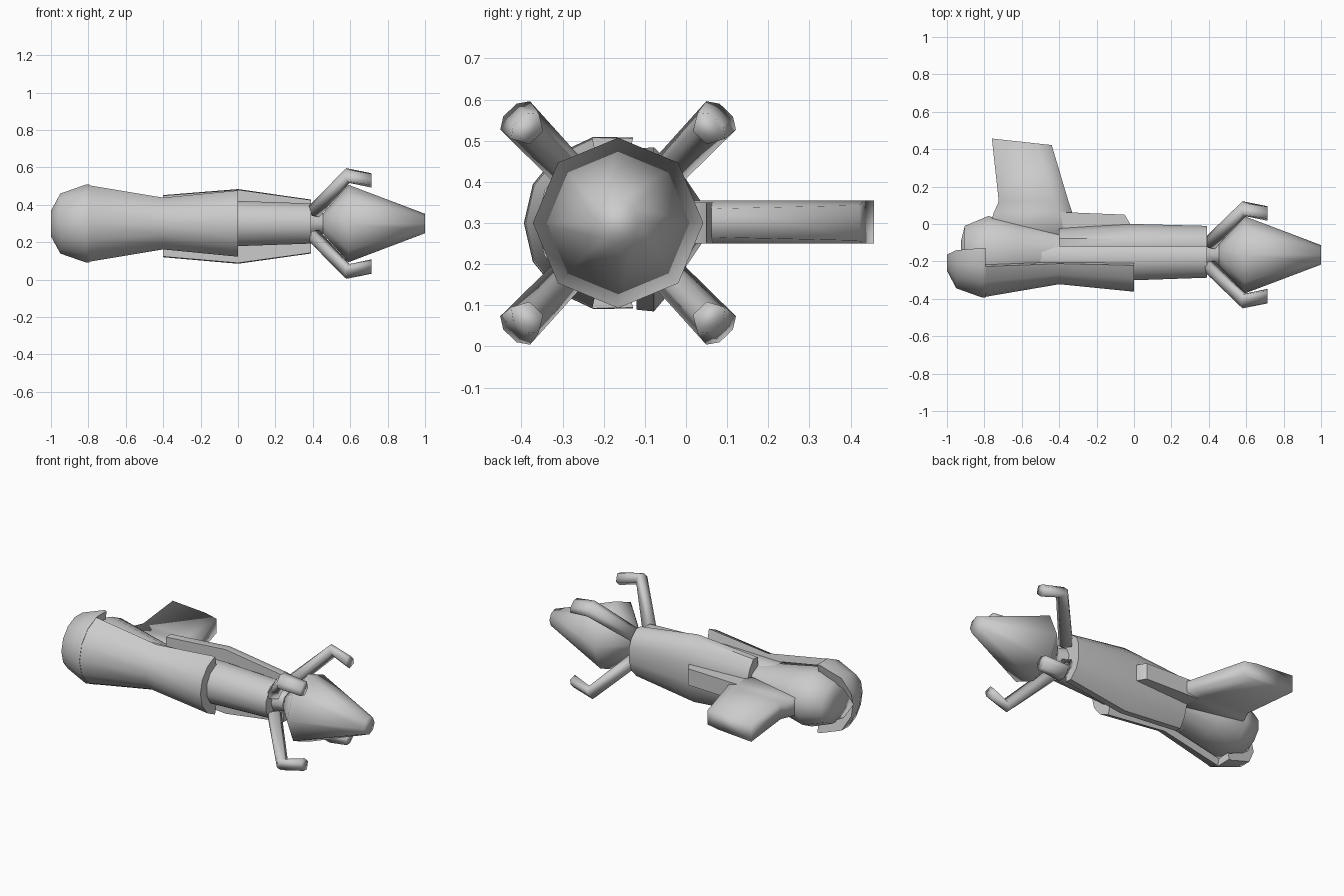
import bpy, bmesh, math
from mathutils import Vector

if "Cube" in bpy.data.objects:
    bpy.data.objects.remove(bpy.data.objects["Cube"])

CY, CZ = -0.165, 0.30          # long axis of the body
grey = bpy.data.materials.new("warm_grey")
grey.diffuse_color = (0.6, 0.6, 0.6, 1)
grey.use_nodes = True
grey.node_tree.nodes["Principled BSDF"].inputs["Base Color"].default_value = grey.diffuse_color


def loft(name, rings, smooth=50):
    """Skin a list of equal-length closed cross-sections and cap both ends."""
    bm = bmesh.new()
    vs = [[bm.verts.new(p) for p in r] for r in rings]
    n = len(rings[0])
    for a, b in zip(vs, vs[1:]):
        for i in range(n):
            j = (i + 1) % n
            bm.faces.new((a[i], a[j], b[j], b[i]))
    bm.faces.new(vs[0])
    bm.faces.new(vs[-1])
    bmesh.ops.recalc_face_normals(bm, faces=bm.faces)
    me = bpy.data.meshes.new(name)
    bm.to_mesh(me)
    bm.free()
    ob = bpy.data.objects.new(name, me)
    bpy.context.collection.objects.link(ob)
    me.materials.append(grey)
    bpy.ops.object.select_all(action='DESELECT')
    ob.select_set(True)
    bpy.context.view_layer.objects.active = ob
    bpy.ops.object.shade_smooth_by_angle(angle=math.radians(smooth))
    return ob


def turned(name, profile, sides, cy=CY, phase=0.0, smooth=50, squash=1.0):
    """Round part along x from (x, radius) pairs."""
    rings = []
    for x, r in profile:
        rings.append([(x, cy + r * math.cos(phase + math.tau * i / sides),
                       CZ + squash * r * math.sin(phase + math.tau * i / sides))
                      for i in range(sides)])
    return loft(name, rings, smooth)


def shell(name, profile, half_angle, steps, cy=-0.18):
    """Open wrap around the -y side from (x, outer radius, inner radius)."""
    angs = [math.pi + half_angle * (2 * i / steps - 1) for i in range(steps + 1)]
    rings = []
    for x, ro, ri in profile:
        rings.append([(x, cy + ro * math.cos(a), CZ + ro * math.sin(a)) for a in angs] +
                     [(x, cy + ri * math.cos(a), CZ + ri * math.sin(a)) for a in reversed(angs)])
    return loft(name, rings)


# Barrel, rear bulb, neck and pointed emitter
turned("barrel", [(-0.5, 0.115), (0, 0.125), (0.39, 0.111)], 12, -0.18, math.pi / 12)
turned("rear_bulb", [(-0.925, 0.06), (-0.905, 0.145), (-0.78, 0.199), (-0.62, 0.163), (-0.4, 0.115)],
       12, -0.15, math.pi / 12, 75, 0.85)
turned("neck", [(0.38, 0.075), (0.47, 0.053)], 8)
turned("emitter", [(0.45, 0.05), (0.59, 0.207), (1.0, 0.052)], 8, smooth=100)

# Wrapping side cover and its wider rear cap
shell("side_cover", [(-0.81, 0.212, 0.17), (-0.4, 0.142, 0.10), (0, 0.182, 0.12)],
      math.radians(77), 6)
shell("rear_cap", [(-1.0, 0.07, 0.005), (-0.95, 0.164, 0.09), (-0.81, 0.214, 0.165), (-0.795, 0.212, 0.165)],
      math.radians(104), 8)

# Back casing: half section (y, height fraction) mirrored top to bottom
half = [(-0.12, 0.98), (-0.078, 1.0), (-0.02, 0.68), (0.0, 0.3)]
rings = []
for x, up, down, dy in ((-0.4, 0.152, 0.18, -0.022), (0, 0.184, 0.215, 0.0),
                        (0.39, 0.128, 0.16, -0.01)):
    top = [(x, y + (dy if y > -0.07 else 0), CZ + f * up) for y, f in half]
    low = [(x, y + (dy if y > -0.07 else 0), CZ - f * down) for y, f in reversed(half)]
    rings.append(top + low)
loft("back_casing", rings, 50)

# Grip with a chamfered leading edge
rings = []
for y, x0, x1, t in ((-0.1, -0.80, -0.30, 0.033), (0.06, -0.75, -0.33, 0.034),
                     (0.12, -0.723, -0.35, 0.036), (0.44, -0.76, -0.44, 0.043)):
    yr, yf = (0.457, 0.422) if y > 0.4 else (y, y)
    ym = yr + (yf - yr) * 0.75
    rings.append([(x0, yr, CZ + 0.054), (x1 - 0.08, ym, CZ + 0.054), (x1, yf, CZ + t),
                  (x1, yf, CZ - t), (x1 - 0.08, ym, CZ - 0.050), (x0, yr, CZ - 0.050)])
loft("grip", rings, 100)

# Plate ahead of the grip
outline = [(-0.42, -0.1), (-0.42, 0.065), (-0.05, 0.05), (-0.02, 0.0), (-0.02, -0.1)]
loft("under_plate", [[(x, y, CZ + z) for x, y in outline] for z in (-0.05, 0.05)])

# Four bent prongs around the emitter
for name, sy, sz in (("prong_upper_back", 1, 1), ("prong_upper_front", -1, 1),
                     ("prong_lower_back", 1, -1), ("prong_lower_front", -1, -1)):
    out = Vector((0, sy * 0.69, sz * 0.72)).normalized()
    side = Vector((1, 0, 0)).cross(out)
    # (x, radius from axis, half width, half thickness, thickness direction in x / out)
    stations = ((0.405, 0.09, 0.042, 0.035, -0.78, 0.62),
                (0.585, 0.352, 0.050, 0.031, -0.40, 0.90),
                (0.715, 0.317, 0.046, 0.030, 0.0, 1.0))
    rings = []
    for x, r, w, t, dx, do in stations:
        c = Vector((x, CY, CZ)) + out * r
        d = Vector((dx, 0, 0)) + out * do
        rings.append([c + side * (w * u) + d * (t * v) for u, v in
                      ((1, 0.35), (0.45, 1), (-0.45, 1), (-1, 0.35), (-0.5, -1), (0.5, -1))])
    loft(name, rings, 100)
